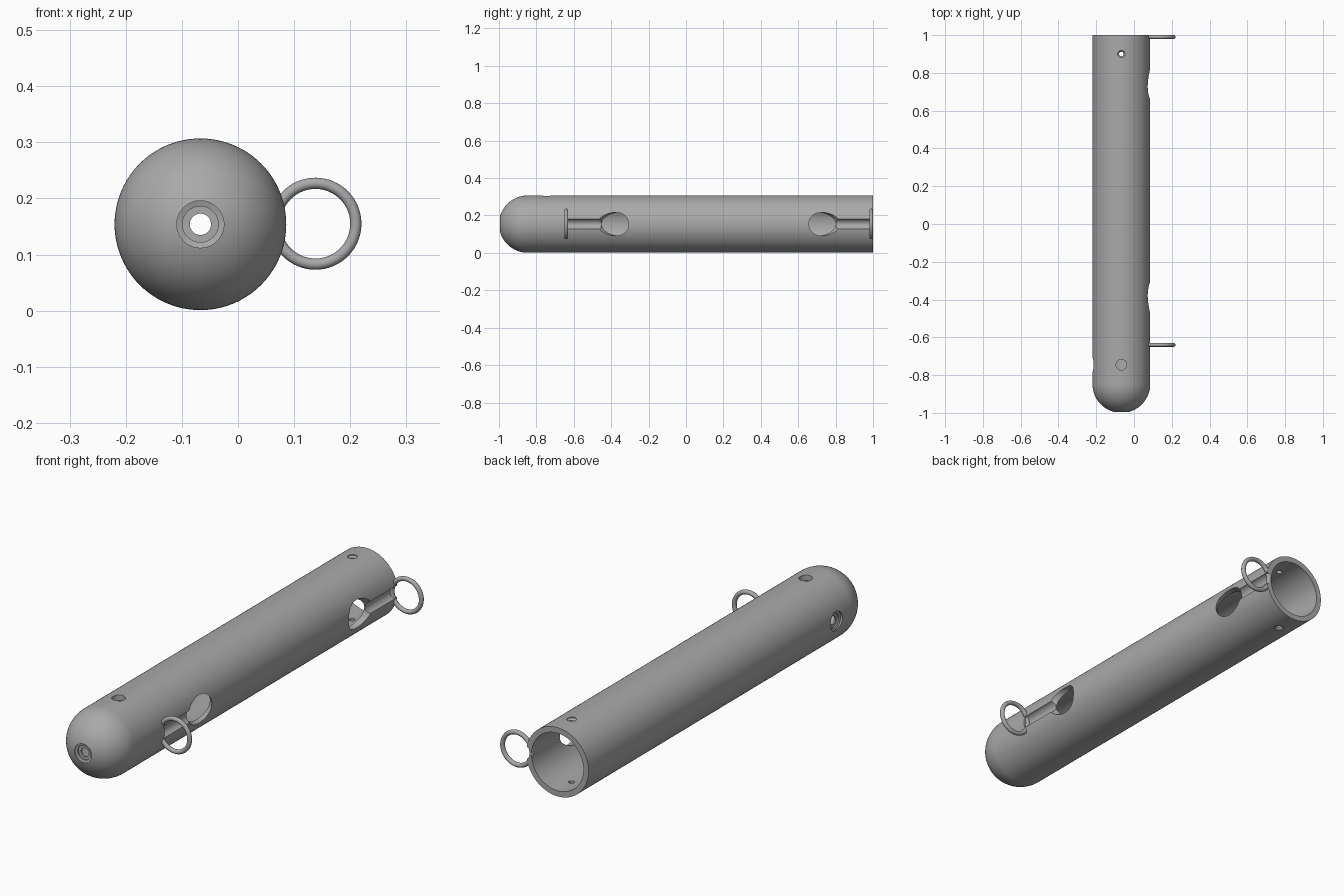
import bpy, bmesh, math
from mathutils import Vector

cube = bpy.data.objects.get("Cube")
if cube:
    bpy.data.objects.remove(cube)

CX, CZ = -0.067, 0.154      # tube axis
R_OUT, R_IN = 0.153, 0.128
PORT_Y = -0.745

grey = bpy.data.materials.new("plain_grey")
grey.use_nodes = True
grey.diffuse_color = (0.4, 0.4, 0.4, 1)
grey.node_tree.nodes["Principled BSDF"].inputs["Base Color"].default_value = (0.4, 0.4, 0.4, 1)


def lathe(name, profile, origin, axis, steps):
    """Revolve (radius, distance) points about an axis through origin."""
    bm = bmesh.new()
    verts = [bm.verts.new((r, 0, d)) for r, d in profile]
    edges = [bm.edges.new(p) for p in zip(verts, verts[1:])]
    bmesh.ops.spin(bm, geom=verts + edges, cent=(0, 0, 0), axis=(0, 0, 1),
                   angle=math.tau, steps=steps, use_duplicate=False)
    bmesh.ops.remove_doubles(bm, verts=bm.verts, dist=1e-5)
    bmesh.ops.recalc_face_normals(bm, faces=bm.faces)
    mesh = bpy.data.meshes.new(name)
    bm.to_mesh(mesh)
    bm.free()
    mesh.materials.append(grey)
    ob = bpy.data.objects.new(name, mesh)
    bpy.context.collection.objects.link(ob)
    ob.rotation_euler = Vector(axis).to_track_quat('Z', 'Y').to_euler()
    ob.location = origin
    return ob


def arc(radius, flip=False):
    """Quarter circle of a dome, from the pole to the rim."""
    pts = []
    for i in range(25):
        a = math.pi / 2 * i / 24
        pts.append((radius * math.sin(a), R_OUT - radius * math.cos(a)))
    return pts[::-1] if flip else pts


def select(ob):
    bpy.ops.object.select_all(action='DESELECT')
    ob.select_set(True)
    bpy.context.view_layer.objects.active = ob


# Hollow tube with a domed front and an open back
rows = [R_OUT + (2 - R_OUT) * i / 16 for i in range(1, 17)]
profile = arc(R_OUT) + [(R_OUT, d) for d in rows]
profile += [(R_IN, d) for d in rows[::-1]] + arc(R_IN, True)
# Bring the two poles exactly onto the axis
profile[0], profile[-1] = (0, 0), (0, R_OUT - R_IN)
tube = lathe("tube_body", profile, (CX, -1, CZ), (0, 1, 0), 96)

cutters = []


def bore(name, origin, axis, stages):
    """Stepped or tapered hole; stages are (radius, depth) pairs."""
    pts = [(0, stages[0][1])] + stages + [(0, stages[-1][1])]
    cutters.append(lathe(name, pts, origin, axis, 40))


# Stepped ports in the nose and the -x side
port = [(0.042, -0.05), (0.042, 0.010), (0.032, 0.013), (0.032, 0.019),
        (0.019, 0.019), (0.019, 0.07)]
bore("nose_port", (CX, -1, CZ), (0, 1, 0), port)
bore("side_port", (CX - R_OUT, PORT_Y, CZ), (1, 0, 0), port)
bore("top_port", (CX, PORT_Y, CZ + R_OUT), (0, 0, -1), [(0.028, -0.05), (0.028, 0.06)])

# Countersunk pin holes at the back, top and bottom
for s in (1, -1):
    bore("pin_hole", (CX, 0.9, CZ + s * R_OUT), (0, 0, -s),
         [(0.02, -0.05), (0.02, 0.004), (0.012, 0.012), (0.012, 0.06)])

# Slanted holes and the grooves that lead from them to the rings
edge_x = CX + R_OUT
for hole_y, ring_y, end_y, s in ((-0.385, -0.64, -0.64, 1), (0.735, 0.99, 1.03, -1)):
    direction = Vector((-math.cos(0.72), s * math.sin(0.72), 0))
    bore("slanted_hole", (edge_x, hole_y - s * 0.005, CZ), direction,
         [(0.0625, -0.15), (0.0625, 0.11)])
    lo, hi = sorted((end_y, hole_y - s * 0.05))
    bore("groove", (edge_x + 0.004, lo, CZ), (0, 1, 0), [(0.0275, 0), (0.0275, hi - lo)])

bpy.context.view_layer.update()
for c in cutters:
    mod = tube.modifiers.new(c.name, 'BOOLEAN')
    mod.object, mod.operation, mod.solver = c, 'DIFFERENCE', 'EXACT'
    select(tube)
    bpy.ops.object.modifier_apply(modifier=mod.name)
    bpy.data.objects.remove(c)
select(tube)
bpy.ops.object.shade_smooth_by_angle(angle=math.radians(30))

# Rings standing at the +x side
for name, y in (("front_ring", -0.64), ("back_ring", 0.99)):
    bpy.ops.mesh.primitive_torus_add(location=(0.138, y, CZ + 0.001),
                                     rotation=(math.pi / 2, 0, 0),
                                     major_radius=0.072, minor_radius=0.01,
                                     major_segments=64, minor_segments=16)
    ring = bpy.context.object
    ring.name = name
    ring.data.materials.append(grey)
    bpy.ops.object.shade_smooth_by_angle(angle=math.radians(40))
